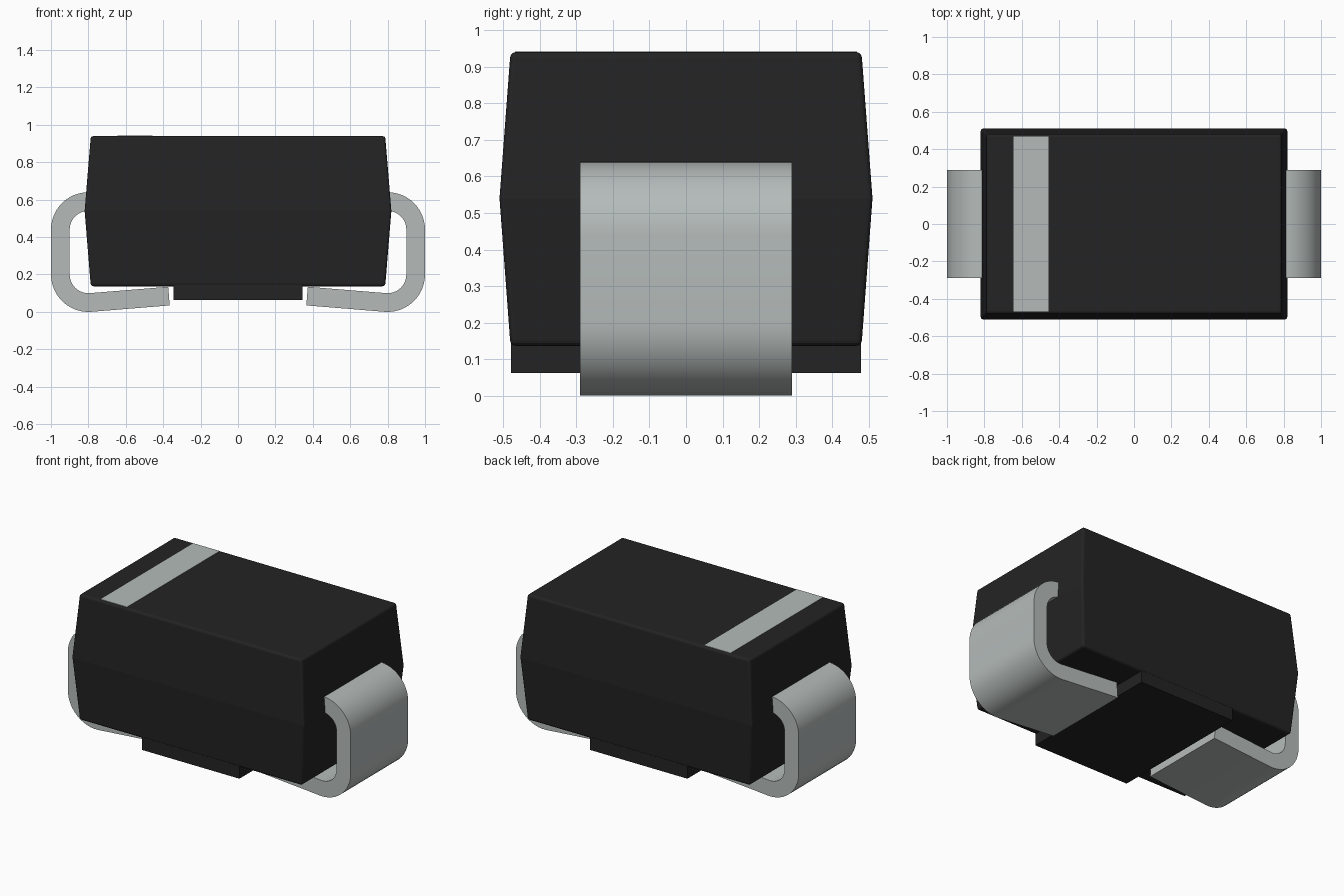
import bpy, bmesh, math

cube = bpy.data.objects.get("Cube")
if cube:
    bpy.data.objects.remove(cube, do_unlink=True)


def material(name, rgb):
    mat = bpy.data.materials.new(name)
    mat.use_nodes = True
    mat.diffuse_color = (*rgb, 1)
    bsdf = mat.node_tree.nodes["Principled BSDF"]
    bsdf.inputs["Base Color"].default_value = (*rgb, 1)
    bsdf.inputs["Roughness"].default_value = 0.6
    return mat


BLACK = material("black plastic", (0.017, 0.017, 0.017))
METAL = material("tinned metal", (0.46, 0.50, 0.49))


def make_object(name, bm, mat):
    bmesh.ops.recalc_face_normals(bm, faces=bm.faces)
    mesh = bpy.data.meshes.new(name)
    bm.to_mesh(mesh)
    bm.free()
    mesh.materials.append(mat)
    ob = bpy.data.objects.new(name, mesh)
    bpy.context.collection.objects.link(ob)
    return ob


def loft(name, sections, mat):
    """Stack rectangles given as (x0, x1, half depth, z) and cap both ends."""
    bm = bmesh.new()
    rings = [[bm.verts.new((x, y, z)) for x, y in
              ((x0, -hy), (x1, -hy), (x1, hy), (x0, hy))]
             for x0, x1, hy, z in sections]
    for low, high in zip(rings, rings[1:]):
        for i in range(4):
            j = (i + 1) % 4
            bm.faces.new((low[i], low[j], high[j], high[i]))
    bm.faces.new(rings[0])
    bm.faces.new(rings[-1])
    return make_object(name, bm, mat)


# Moulded body, widest at its mid-height parting line
body = loft("body", [(-0.787, 0.787, 0.48, 0.137),
                     (-0.82, 0.82, 0.51, 0.54),
                     (-0.787, 0.787, 0.48, 0.94)], BLACK)
bevel = body.modifiers.new("rounded edges", "BEVEL")
bevel.width = 0.014
bevel.segments = 3
bevel.limit_method = "ANGLE"
bevel.angle_limit = math.radians(30)

# Raised pad under the body
loft("bottom_pad", [(-0.345, 0.345, 0.478, 0.063), (-0.345, 0.345, 0.478, 0.15)], BLACK)

# Marking band on the top
loft("polarity_band", [(-0.643, -0.457, 0.468, 0.938), (-0.643, -0.457, 0.468, 0.942)], METAL)


# Bent strip lead: two bends, then a foot rising slightly inward
TILT = math.radians(4.65)
FOOT = 0.42
STEPS = 12


def lead_edge(radius):
    """One edge of the strip, from inside the body round to the foot tip."""
    pts = [(0.77, 0.44 + radius)]
    for zc, start, end in ((0.44, math.pi / 2, 0), (0.20, 0, -math.pi / 2 - TILT)):
        for i in range(STEPS + 1):
            a = start + (end - start) * i / STEPS
            pts.append((0.80 + radius * math.cos(a), zc + radius * math.sin(a)))
    x, z = pts[-1]
    pts.append((x - FOOT * math.cos(TILT), z + FOOT * math.sin(TILT)))
    return pts


bm = bmesh.new()
outer, inner = lead_edge(0.20), lead_edge(0.10)
rings = [[bm.verts.new((p[0], y, p[1])) for p, y in
          ((o, -0.29), (o, 0.29), (n, 0.29), (n, -0.29))]
         for o, n in zip(outer, inner)]
for a, b in zip(rings, rings[1:]):
    for i in range(4):
        j = (i + 1) % 4
        bm.faces.new((a[i], a[j], b[j], b[i]))
bm.faces.new(rings[0])
bm.faces.new(rings[-1])
leads = make_object("leads", bm, METAL)
leads.modifiers.new("opposite lead", "MIRROR")

bpy.ops.object.select_all(action="DESELECT")
leads.select_set(True)
bpy.context.view_layer.objects.active = leads
bpy.ops.object.shade_smooth_by_angle(angle=math.radians(30))
